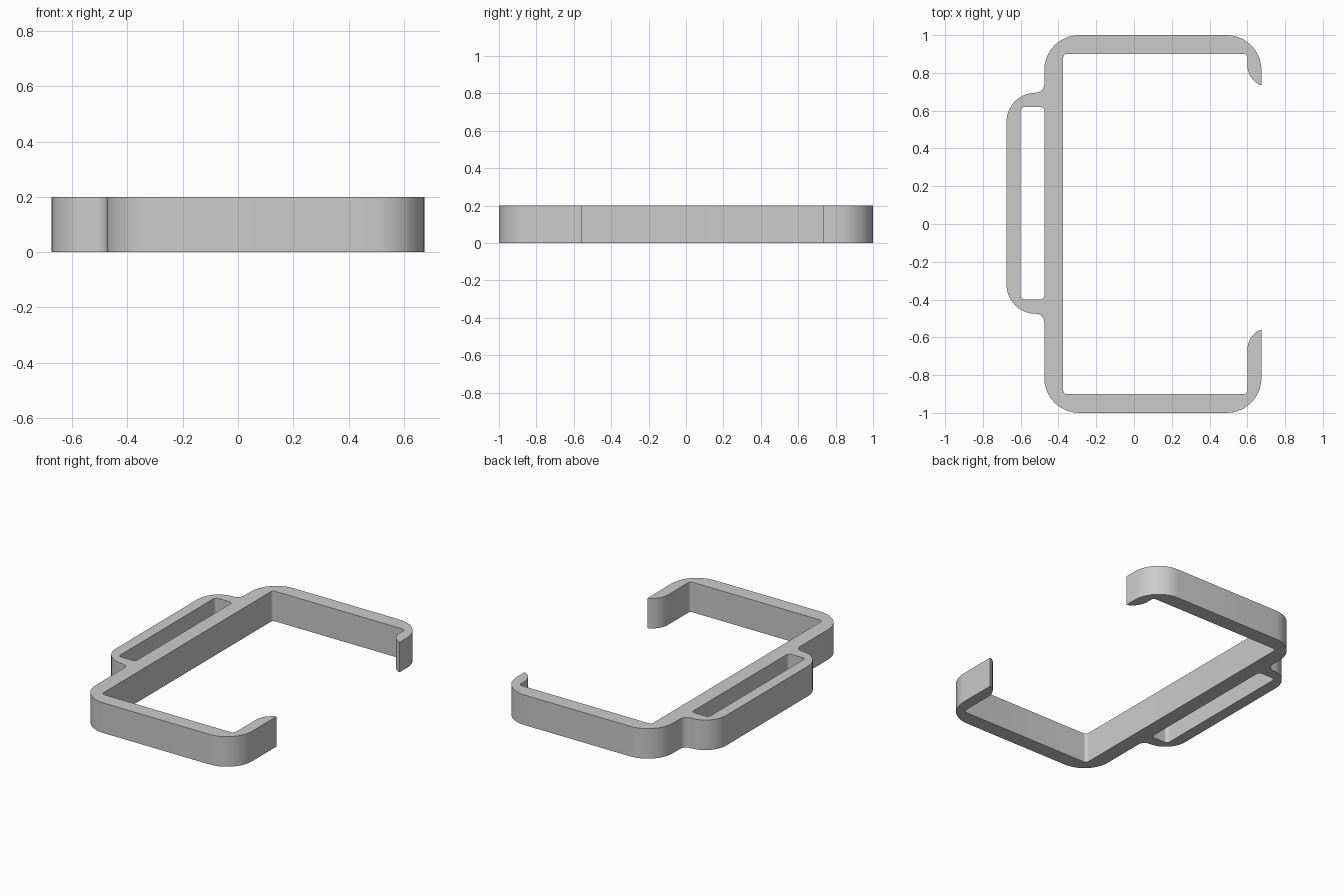
import bpy
import math
from mathutils import Vector

if "Cube" in bpy.data.objects:
    bpy.data.objects.remove(bpy.data.objects["Cube"], do_unlink=True)

HEIGHT = 0.2

grey = bpy.data.materials.new("plain grey")
grey.use_nodes = True
grey.diffuse_color = (0.6, 0.6, 0.6, 1)
grey.node_tree.nodes["Principled BSDF"].inputs["Base Color"].default_value = grey.diffuse_color


def rounded(corners, steps=10):
    """Turn (x, y, radius) corners into a closed outline with round fillets."""
    points = []
    for i, (x, y, r) in enumerate(corners):
        p = Vector((x, y))
        if r == 0:
            points.append(p)
            continue
        a = (Vector(corners[i - 1][:2]) - p).normalized()
        b = (Vector(corners[(i + 1) % len(corners)][:2]) - p).normalized()
        half = a.angle(b) / 2
        centre = p + (a + b).normalized() * r / math.sin(half)
        start = p + a * r / math.tan(half) - centre
        sweep = start.angle_signed(p + b * r / math.tan(half) - centre)
        for k in range(steps + 1):
            t = -sweep * k / steps
            c, s = math.cos(t), math.sin(t)
            points.append(centre + Vector((c * start.x - s * start.y,
                                           s * start.x + c * start.y)))
    return points


def extrude_outlines(name, outlines):
    """Fill flat outlines (inner ones become holes) and give them height."""
    curve = bpy.data.curves.new(name, "CURVE")
    curve.dimensions = "2D"
    curve.fill_mode = "BOTH"
    curve.extrude = HEIGHT / 2
    for outline in outlines:
        spline = curve.splines.new("POLY")
        spline.points.add(len(outline) - 1)
        for point, co in zip(spline.points, outline):
            point.co = (co.x, co.y, 0, 1)
        spline.use_cyclic_u = True
    obj = bpy.data.objects.new(name, curve)
    bpy.context.collection.objects.link(obj)
    bpy.ops.object.select_all(action="DESELECT")
    obj.select_set(True)
    bpy.context.view_layer.objects.active = obj
    bpy.ops.object.convert(target="MESH")
    obj = bpy.context.object
    # Weld caps to walls
    bpy.ops.object.mode_set(mode="EDIT")
    bpy.ops.mesh.select_all(action="SELECT")
    bpy.ops.mesh.remove_doubles(threshold=0.0002)
    bpy.ops.mesh.normals_make_consistent(inside=False)
    bpy.ops.object.mode_set(mode="OBJECT")
    obj.location.z = HEIGHT / 2
    obj.data.materials.clear()
    obj.data.materials.append(grey)
    bpy.ops.object.shade_smooth_by_angle(angle=math.radians(30))
    return obj


# Clip frame with strap loop on its right side and two hooked ends
frame = [
    # outside, from the front hook round to the back hook
    (0.675, -0.56, 0), (0.675, -1, 0.185), (-0.475, -1, 0.185),
    (-0.475, -0.475, 0.045), (-0.675, -0.475, 0.154),
    (-0.675, 0.695, 0.154), (-0.475, 0.695, 0.045),
    (-0.475, 1, 0.185), (0.675, 1, 0.185), (0.675, 0.735, 0),
    # inside, back again
    (0.662, 0.738, 0), (0.6, 0.775, 0.118), (0.6, 0.9, 0.02),
    (-0.375, 0.9, 0.02), (-0.375, -0.9, 0.02), (0.6, -0.9, 0.02),
    (0.6, -0.6, 0.118), (0.662, -0.563, 0),
]
# Slot for the strap
slot = [(-0.6, -0.4, 0.022), (-0.475, -0.4, 0.022),
        (-0.475, 0.62, 0.022), (-0.6, 0.62, 0.022)]

extrude_outlines("strap_clip_frame", [rounded(frame), rounded(slot)])
